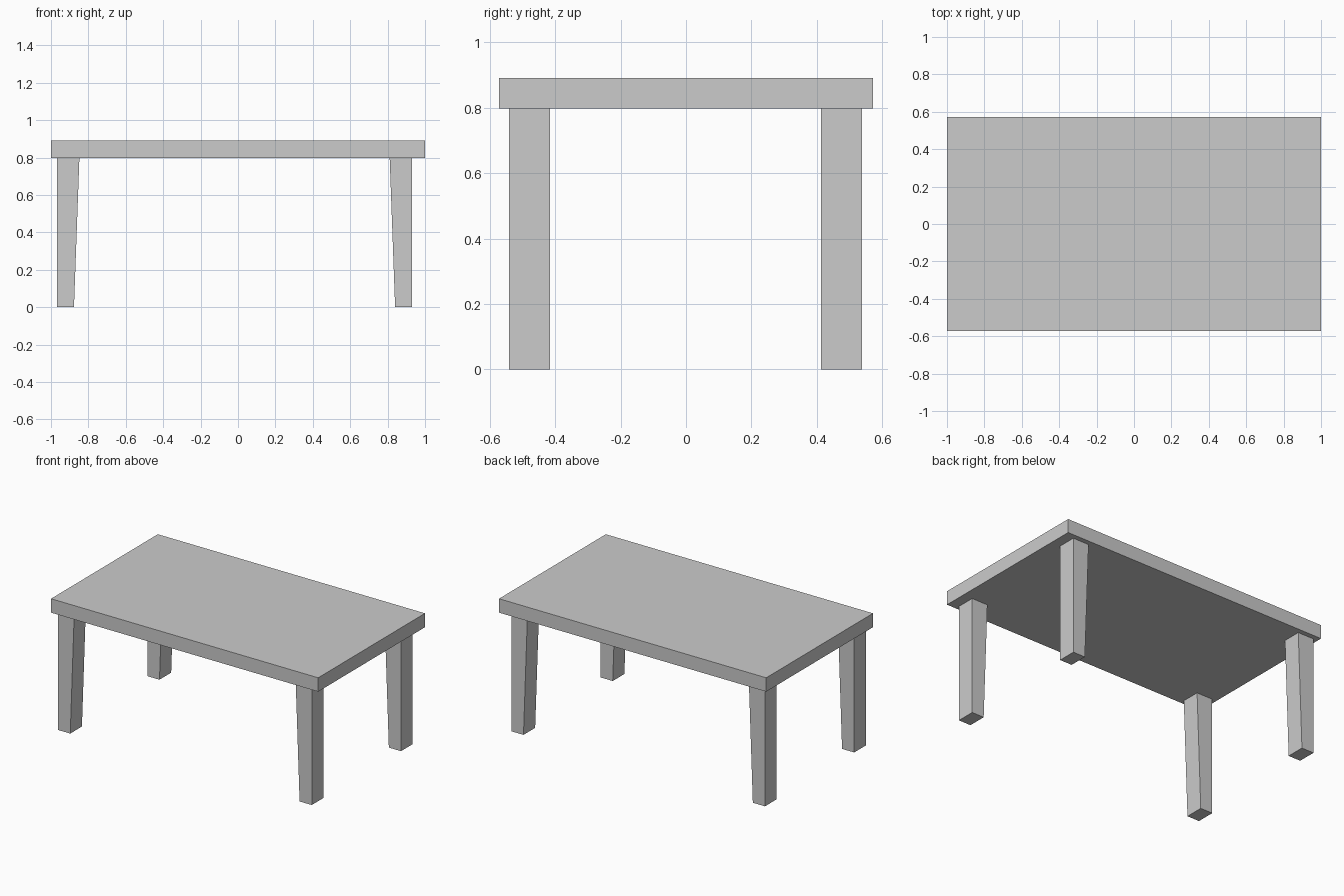
import bpy
import bmesh

if "Cube" in bpy.data.objects:
    bpy.data.objects.remove(bpy.data.objects["Cube"])


def tapered_box(name, y0, y1, z0, z1, bottom_x, top_x):
    """Box whose x range changes between the bottom and the top."""
    bm = bmesh.new()
    bmesh.ops.create_cube(bm, size=1)
    for v in bm.verts:
        right, back, upper = (c > 0 for c in v.co)
        span = top_x if upper else bottom_x
        v.co = (span[right], y1 if back else y0, z1 if upper else z0)
    mesh = bpy.data.meshes.new(name)
    bm.to_mesh(mesh)
    bm.free()
    obj = bpy.data.objects.new(name, mesh)
    bpy.context.collection.objects.link(obj)
    return obj


TOP_BOTTOM, TOP_TOP = 0.797, 0.891

# Table top
tapered_box("table_top", -0.571, 0.571, TOP_BOTTOM, TOP_TOP, (-1, 1), (-1, 1))

# Legs: straight outer face, inner face tapering towards the floor
for depth, y0, y1 in (("front", -0.541, -0.416), ("back", 0.413, 0.538)):
    tapered_box(f"{depth}_left_leg", y0, y1, 0, TOP_BOTTOM,
                (-0.968, -0.877), (-0.968, -0.848))
    tapered_box(f"{depth}_right_leg", y0, y1, 0, TOP_BOTTOM,
                (0.84, 0.931), (0.811, 0.931))
